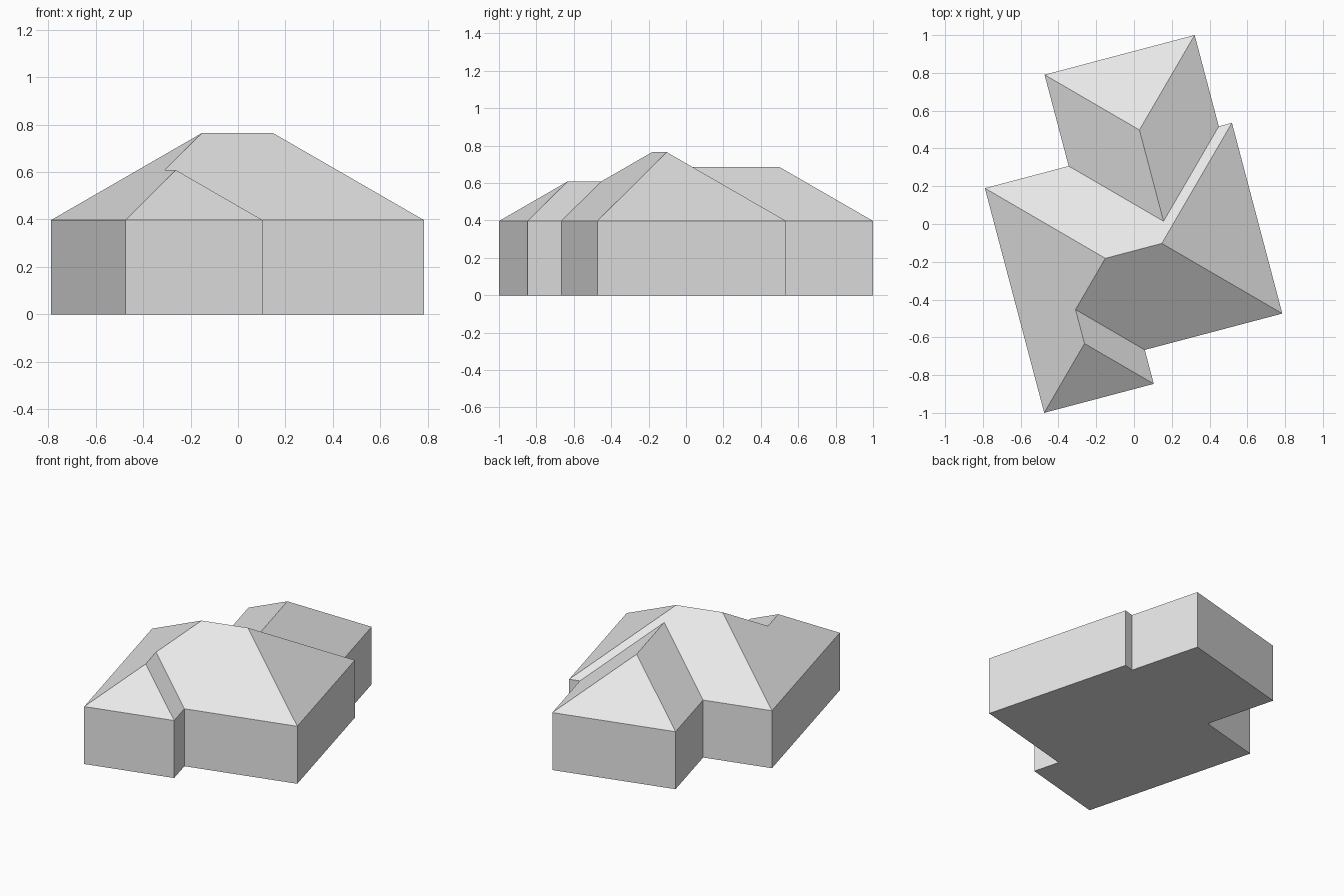
import bpy
import math
from mathutils import Matrix

cube = bpy.data.objects.get("Cube")
if cube:
    bpy.data.objects.remove(cube)

EAVE, PITCH = 0.397, 0.705
TURN = Matrix.Rotation(math.radians(14.8), 4, "Z")

# Plan in the house's own axes
LEFT, RIGHT, FRONT, BACK = -0.715, 0.638, -0.659, 0.385       # main block
BW_LEFT, BW_RIGHT, BW_BACK = -0.256, 0.566, 0.885             # back wing
FW_RIGHT, FW_FRONT = -0.115, -0.845                           # front wing

footprint = [
    (LEFT, FW_FRONT), (FW_RIGHT, FW_FRONT), (FW_RIGHT, FRONT), (RIGHT, FRONT),
    (RIGHT, BACK), (BW_RIGHT, BACK), (BW_RIGHT, BW_BACK), (BW_LEFT, BW_BACK),
    (BW_LEFT, BACK), (LEFT, BACK)]

plaster = bpy.data.materials.new("light_grey")
plaster.use_nodes = True
GREY = (0.8, 0.8, 0.8, 1)
plaster.diffuse_color = GREY
plaster.node_tree.nodes["Principled BSDF"].inputs["Base Color"].default_value = GREY


def make_part(name, verts, faces):
    mesh = bpy.data.meshes.new(name)
    mesh.from_pydata([TURN @ Matrix.Translation(v).translation for v in verts], [], faces)
    mesh.materials.append(plaster)
    obj = bpy.data.objects.new(name, mesh)
    bpy.context.collection.objects.link(obj)
    return obj


# Walls and floor: the footprint raised to the eaves
n = len(footprint)
low = [(x, y, 0) for x, y in footprint]
high = [(x, y, EAVE) for x, y in footprint]
wall_faces = [(i, (i + 1) % n, (i + 1) % n + n, i + n) for i in range(n)]
make_part("walls", low + high, wall_faces + [tuple(reversed(range(n)))])

# Roof: equal-pitch hips, each ridge half a span above the eaves
main = (BACK - FRONT) / 2
back = (BW_RIGHT - BW_LEFT) / 2
front = (FW_RIGHT - LEFT) / 2


def ridge(x, y, half_span):
    return (x, y, EAVE + PITCH * half_span)


tops = [
    ridge(LEFT + main, FRONT + main, main),
    ridge(RIGHT - main, FRONT + main, main),
    ridge(BW_LEFT + back, BW_BACK - back, back),
    ridge(BW_LEFT + back, BACK - back, back),
    ridge(LEFT + front, FW_FRONT + front, front),
    ridge(LEFT + front, FRONT + front, front)]
ML, MR, BA, BJ, FA, FJ = range(n, n + 6)

make_part("hipped_roof", high + tops, [
    (0, FA, FJ, ML, 9),               # long left slope
    (0, 1, FA), (1, 2, FJ, FA),       # front wing
    (2, 3, MR, ML, FJ), (3, 4, MR),   # main front and right
    (4, 5, BJ, 8, 9, ML, MR),         # main back around the wing
    (5, 6, BA, BJ), (6, 7, BA), (7, 8, BJ, BA)])  # back wing
